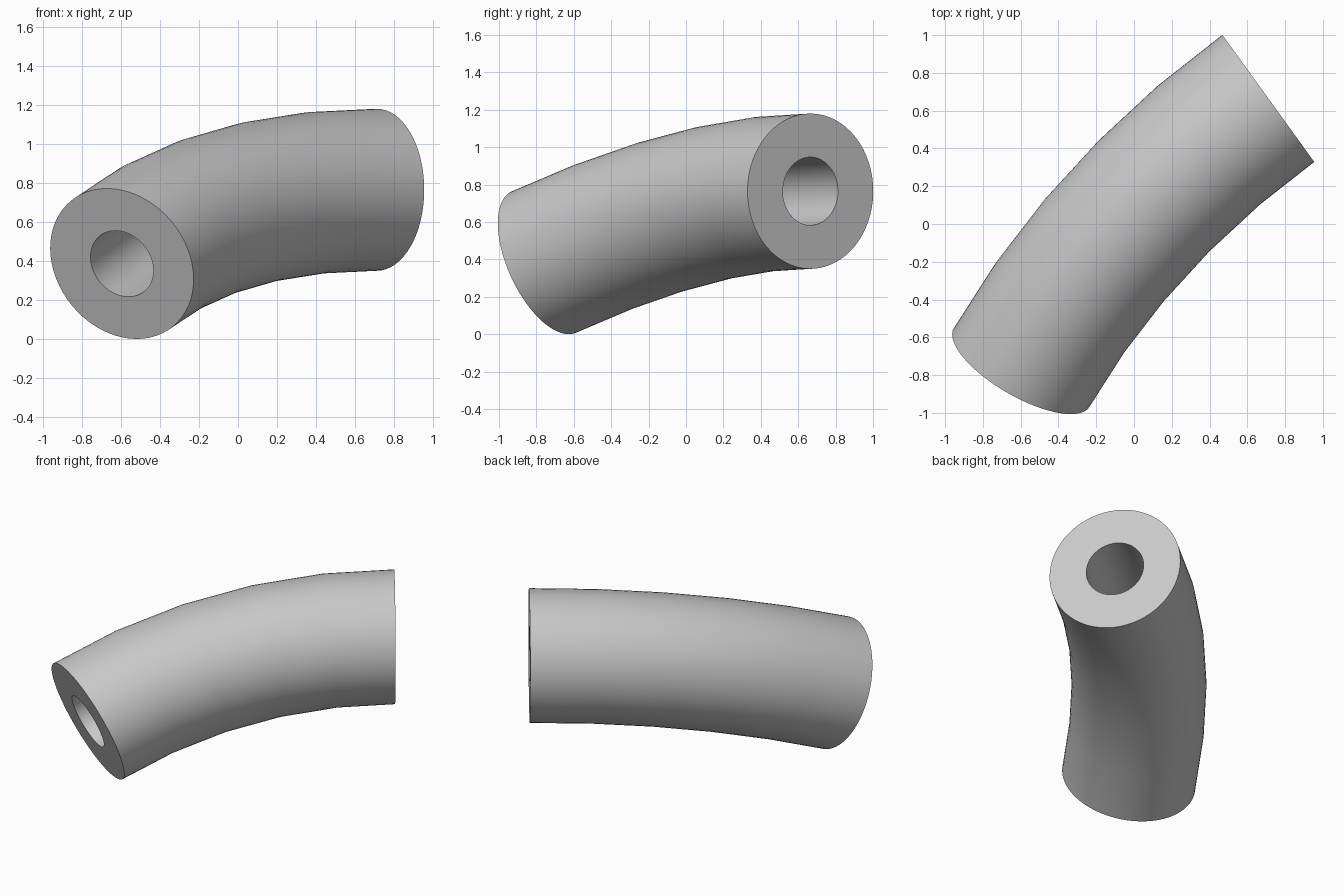
import bpy, bmesh, math
from mathutils import Vector, Matrix

if "Cube" in bpy.data.objects:
    bpy.data.objects.remove(bpy.data.objects["Cube"], do_unlink=True)

OUTER, INNER = 0.415, 0.182
SIDES, STEPS = 64, 5

# Plain grey material
grey = bpy.data.materials.new("light_grey")
grey.use_nodes = True
colour = (0.58, 0.58, 0.58, 1)
grey.diffuse_color = colour
grey.node_tree.nodes["Principled BSDF"].inputs["Base Color"].default_value = colour

# Circular arc through both end centres, level at the high end
low = Vector((-0.595, -0.76, 0.386))
high = Vector((0.711, 0.665, 0.765))
tangent = Vector((0.81, 0.586, 0)).normalized()
chord = low - high
inward = (chord - tangent * chord.dot(tangent)).normalized()
half = math.acos(-chord.normalized().dot(tangent))
centre = high + inward * chord.length / (2 * math.sin(half))
axis = tangent.cross(inward)
side = axis.normalized()

bm = bmesh.new()


def ring(radius, step):
    """Circle of vertices square to the arc at one step along it."""
    turn = Matrix.Rotation(-2 * half * step / STEPS, 3, side)
    verts = []
    for k in range(SIDES):
        a = math.tau * k / SIDES
        p = high + radius * (inward * math.cos(a) + side * math.sin(a))
        verts.append(bm.verts.new(centre + turn @ (p - centre)))
    return verts


# Outer wall, far cap, bore and near cap form one closed loop of rings
rings = [ring(OUTER, s) for s in range(STEPS + 1)]
rings += [ring(INNER, s) for s in reversed(range(STEPS + 1))]
for a, b in zip(rings, rings[1:] + rings[:1]):
    for k in range(SIDES):
        j = (k + 1) % SIDES
        bm.faces.new((a[k], a[j], b[j], b[k]))
bmesh.ops.recalc_face_normals(bm, faces=bm.faces[:])

mesh = bpy.data.meshes.new("bent_tube")
bm.to_mesh(mesh)
bm.free()
mesh.materials.append(grey)
tube = bpy.data.objects.new("bent_tube", mesh)
bpy.context.collection.objects.link(tube)

# Smooth walls with crisp end rims
bpy.context.view_layer.objects.active = tube
tube.select_set(True)
bpy.ops.object.shade_smooth_by_angle(angle=math.radians(30))
